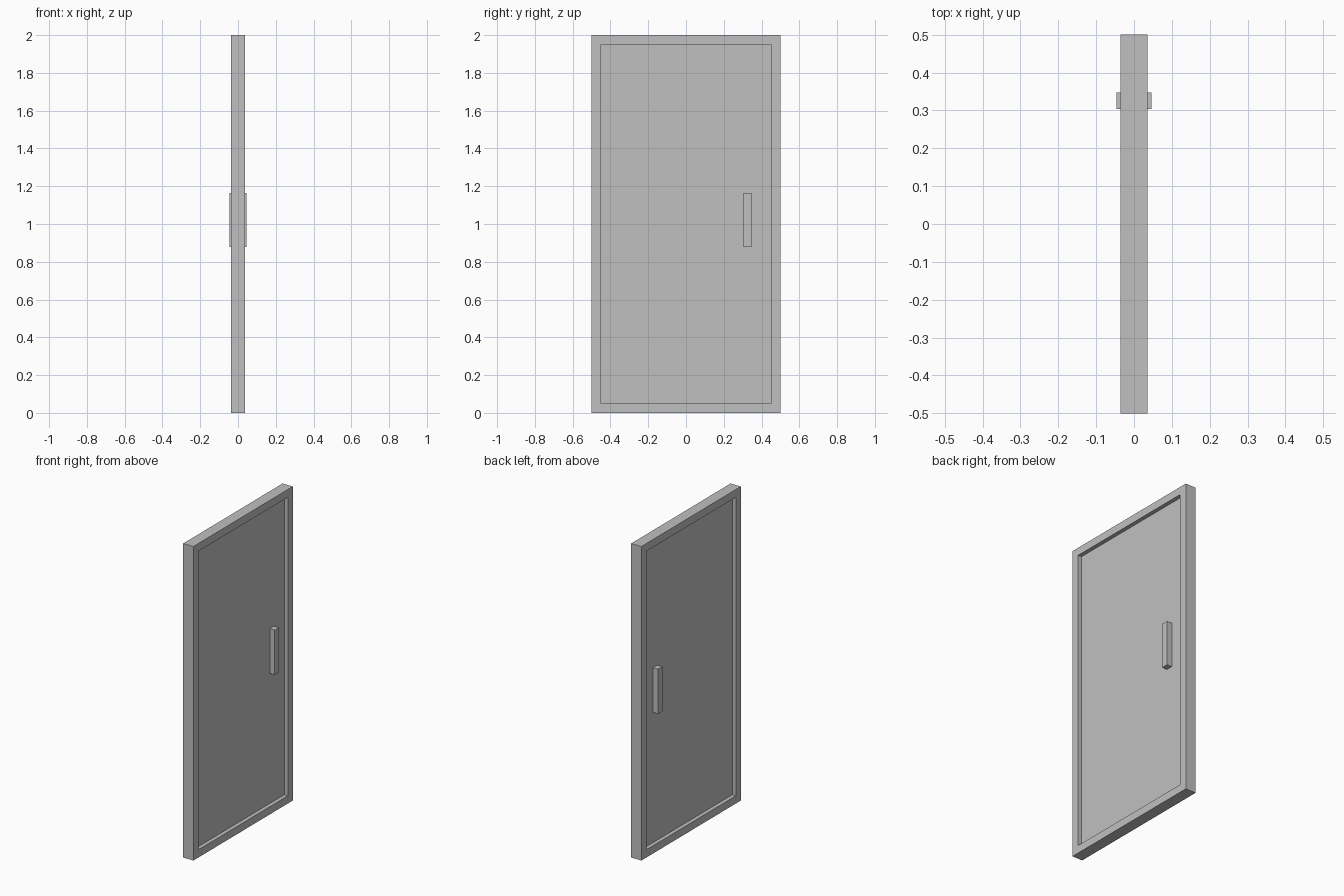
import bpy, bmesh
from mathutils import Vector

cube = bpy.data.objects.get("Cube")
if cube:
    bpy.data.objects.remove(cube, do_unlink=True)

# Single plain grey finish
grey = bpy.data.materials.new("plain_grey")
grey.use_nodes = True
colour = (0.53, 0.53, 0.53, 1)
grey.diffuse_color = colour
grey.node_tree.nodes["Principled BSDF"].inputs["Base Color"].default_value = colour


def box(name, low, high, edit=None):
    """Axis-aligned box between two corners, optionally edited as a bmesh."""
    low, high = Vector(low), Vector(high)
    bm = bmesh.new()
    bmesh.ops.create_cube(bm, size=1)
    for v in bm.verts:
        v.co = (low + high) / 2 + v.co * (high - low)
    bm.normal_update()
    if edit:
        edit(bm)
    mesh = bpy.data.meshes.new(name)
    bm.to_mesh(mesh)
    bm.free()
    mesh.materials.append(grey)
    obj = bpy.data.objects.new(name, mesh)
    bpy.context.collection.objects.link(obj)
    return obj


HALF_THICK = 0.036
RIM = 0.07
RECESS = 0.025


def recess_panels(bm):
    """Leave a raised rim around a sunken panel on both broad faces."""
    for side in (-1, 1):
        face = next(f for f in bm.faces if f.normal.x * side > 0.9)
        bmesh.ops.inset_individual(bm, faces=[face], thickness=RIM)
        # Sink the panel with straight walls
        walls = bmesh.ops.extrude_discrete_faces(bm, faces=[face])
        panel = walls["faces"][0]
        for v in panel.verts:
            v.co.x -= side * RECESS
    bmesh.ops.recalc_face_normals(bm, faces=bm.faces[:])


# Door leaf with rim and sunken panels
box("door_leaf", (-HALF_THICK, -0.5, 0), (HALF_THICK, 0.5, 2), recess_panels)

# Upright pull handle, mirrored to the other side
panel_x = HALF_THICK - RECESS
handle = box("door_handles", (panel_x, 0.304, 0.878), (0.046, 0.347, 1.163))
handle.modifiers.new("other_side", "MIRROR").use_axis[0] = True
